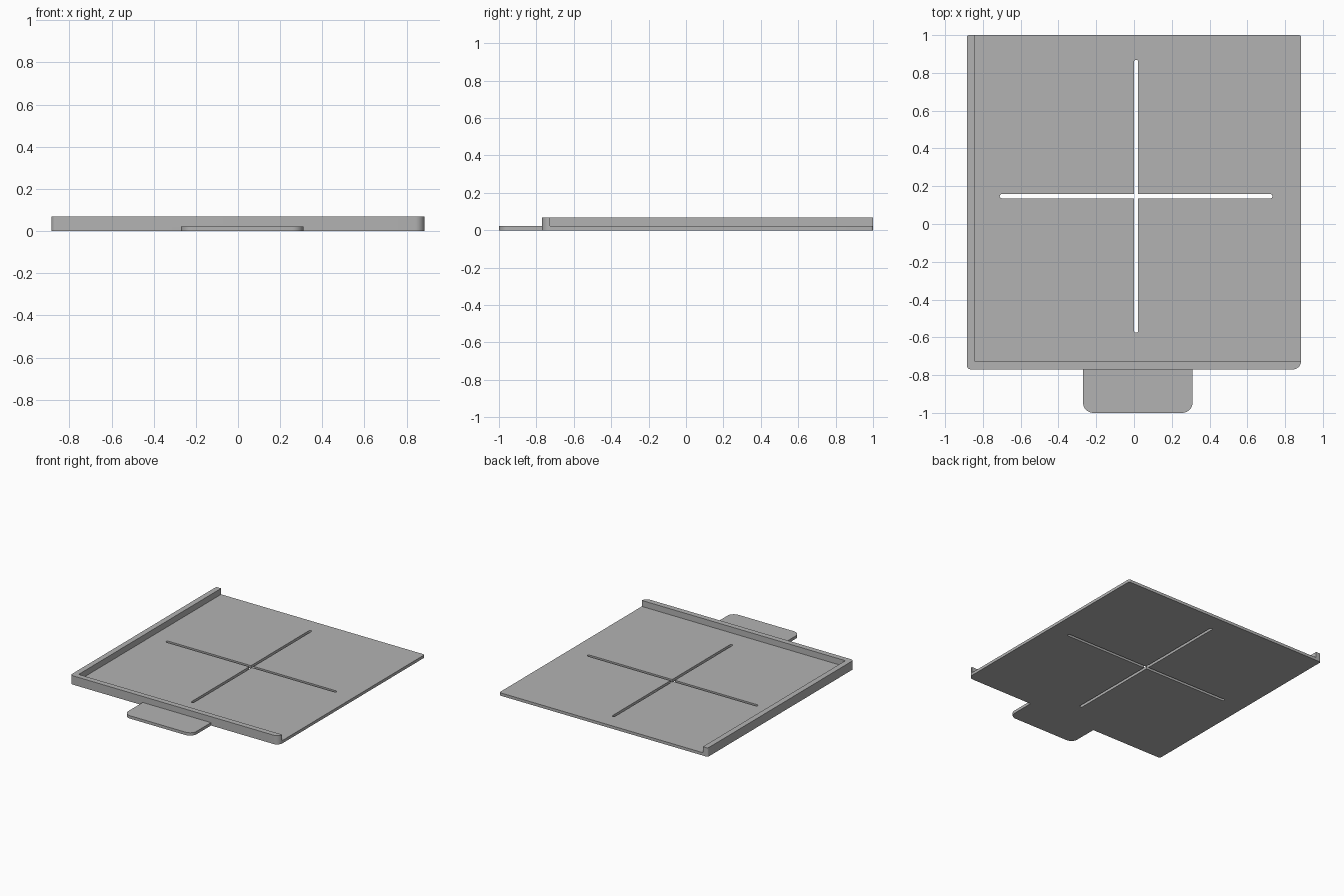
import bpy, bmesh, math

old = bpy.data.objects.get("Cube")
if old:
    bpy.data.objects.remove(old, do_unlink=True)

THICK = 0.022    # floor and tab thickness
HEIGHT = 0.068   # rim height

grey = bpy.data.materials.new("light grey")
grey.use_nodes = True
colour = (0.45, 0.45, 0.45, 1)
grey.diffuse_color = colour
grey.node_tree.nodes["Principled BSDF"].inputs["Base Color"].default_value = colour


def rounded_slab(name, x0, x1, y0, y1, z0, z1, radii=(0, 0, 0, 0)):
    """Extruded rectangle; radii go front left, front right, back right, back left."""
    corners = [(x0, y0, 1, 1), (x1, y0, -1, 1), (x1, y1, -1, -1), (x0, y1, 1, -1)]
    bm = bmesh.new()
    verts = []
    for i, ((x, y, sx, sy), r) in enumerate(zip(corners, radii)):
        steps = 8 if r else 0
        for k in range(steps + 1):
            a = math.pi + (i + k / max(steps, 1)) * math.pi / 2
            verts.append(bm.verts.new((x + r * (sx + math.cos(a)) if r else x,
                                       y + r * (sy + math.sin(a)) if r else y, z0)))
    bottom = bm.faces.new(verts)
    out = bmesh.ops.extrude_face_region(bm, geom=[bottom])
    top = [v for v in out["geom"] if isinstance(v, bmesh.types.BMVert)]
    bmesh.ops.translate(bm, verts=top, vec=(0, 0, z1 - z0))
    bmesh.ops.recalc_face_normals(bm, faces=bm.faces)
    mesh = bpy.data.meshes.new(name)
    bm.to_mesh(mesh)
    bm.free()
    mesh.materials.append(grey)
    obj = bpy.data.objects.new(name, mesh)
    bpy.context.collection.objects.link(obj)
    return obj


def combine(target, other, operation):
    """Apply a boolean and discard the helper object."""
    bpy.context.view_layer.objects.active = target
    mod = target.modifiers.new(operation.lower(), "BOOLEAN")
    mod.operation = operation
    mod.solver = "EXACT"
    mod.object = other
    bpy.ops.object.modifier_apply(modifier=mod.name)
    bpy.data.objects.remove(other, do_unlink=True)


# Square tray body
tray = rounded_slab("tray", -0.885, 0.885, -0.77, 1, 0, HEIGHT, (0.022, 0.045, 0.012, 0.012))

# Recess, leaving a rim along the front and one side
combine(tray, rounded_slab("recess", -0.843, 1.2, -0.728, 1.2, THICK, 0.2), "DIFFERENCE")

# Pull tab at the front
combine(tray, rounded_slab("tab", -0.27, 0.31, -1, -0.75, 0, THICK, (0.055, 0.055, 0, 0)), "UNION")

# Crossed slots with rounded ends, cut right through the floor
cx, cy, half, w = 0.011, 0.147, 0.722, 0.011
end = (w * 0.99,) * 4
combine(tray, rounded_slab("long_slot", cx - w, cx + w, cy - half, cy + half, -0.1, 0.1, end), "DIFFERENCE")
combine(tray, rounded_slab("cross_slot", cx - half, cx + half, cy - w, cy + w, -0.1, 0.1, end), "DIFFERENCE")

# Smooth rounded corners, sharp edges elsewhere
bpy.ops.object.select_all(action="DESELECT")
tray.select_set(True)
bpy.context.view_layer.objects.active = tray
bpy.ops.object.shade_smooth_by_angle(angle=math.radians(30))
